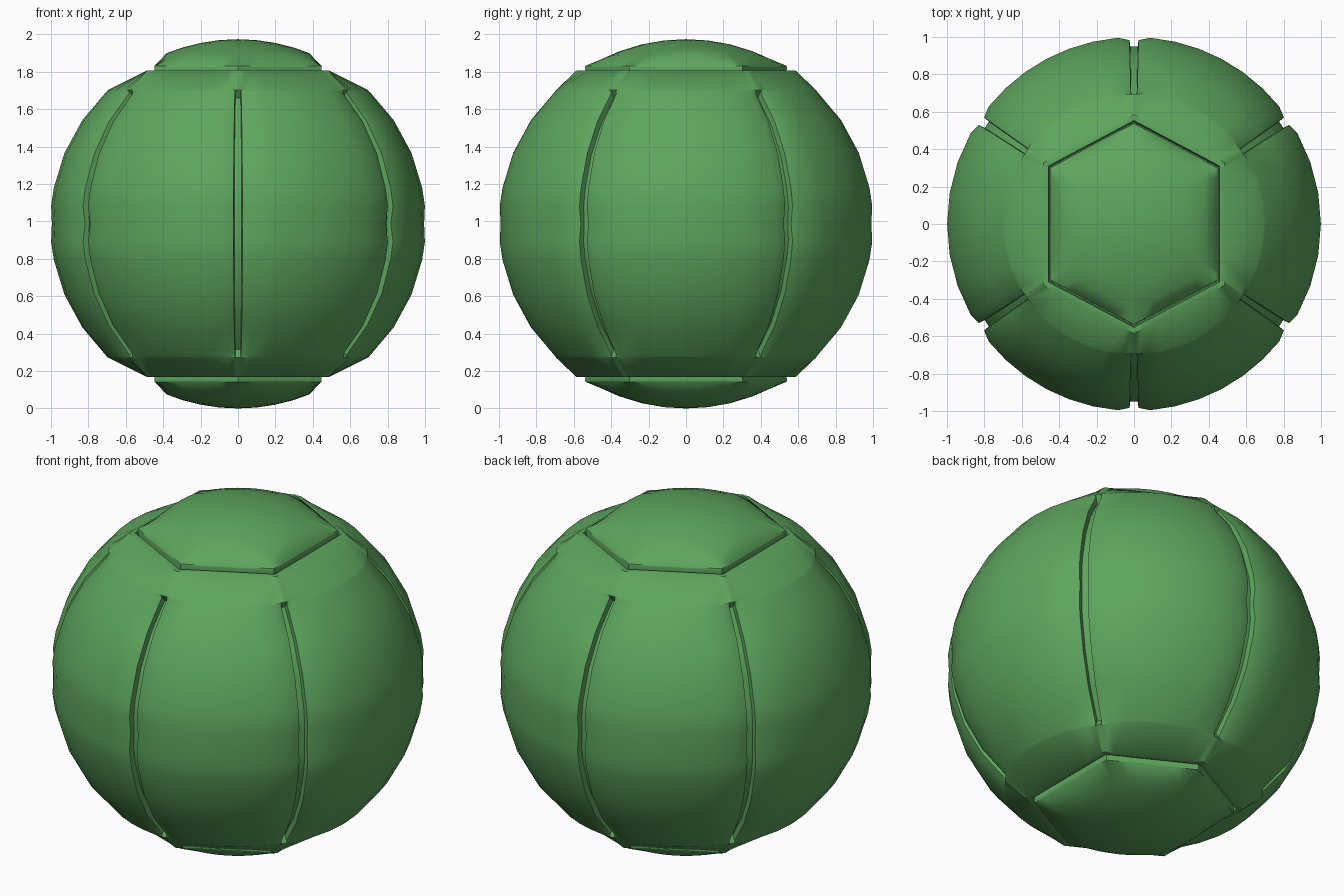
import bpy, bmesh
from math import sin, cos, radians, sqrt

cube = bpy.data.objects.get("Cube")
if cube:
    bpy.data.objects.remove(cube)

HEIGHT = 0.987           # vertical radius, also the height of the centre
SEAMS = [34, 90, 146, 214, 270, 326]   # directions of the hexagon corners and slots

green = bpy.data.materials.new("leaf_green")
green.use_nodes = True
green.diffuse_color = (0.11, 0.38, 0.11, 1)
bsdf = next(n for n in green.node_tree.nodes if n.type == 'BSDF_PRINCIPLED')
bsdf.inputs["Base Color"].default_value = green.diffuse_color
bsdf.inputs["Roughness"].default_value = 0.6


def make_columns():
    """Directions around the ball, each with its offset from the nearest seam."""
    cols = []
    for i, seam in enumerate(SEAMS):
        span = (SEAMS[(i + 1) % 6] - seam) % 360
        cols += [(seam + off, abs(off)) for off in (-5, -1.4, -1.2, 0, 1.2, 1.4, 5)]
        cols += [(seam + 5 + (span - 10) * k / 6, 9) for k in range(1, 6)]
    return cols


COLUMNS = make_columns()


def hexagon(angle):
    """Radius of a hexagon with unit corners at the seams."""
    for i, seam in enumerate(SEAMS):
        span = (SEAMS[(i + 1) % 6] - seam) % 360
        ahead = (angle - seam) % 360
        if ahead <= span:
            return cos(radians(span / 2)) / cos(radians(ahead - span / 2))


def hex_ring(size, z=None):
    """Hexagonal ring at a fixed height, or lying on the ball."""
    pts = []
    for angle, _ in COLUMNS:
        r = size * hexagon(angle)
        a = radians(angle)
        pts.append((r * cos(a), r * sin(a), HEIGHT * sqrt(1 - r * r) if z is None else z))
    return pts


def ball_ring(lat, slot=True):
    """Latitude ring, pressed in along the slots and softly at the equator."""
    pts = []
    for angle, off in COLUMNS:
        size = 0.995 if lat == 0 else 1.004
        if slot and off < 1.3:
            size -= 0.05
        elif slot and off < 2:
            size -= 0.025 if lat == 0 else 0.016
        a, b = radians(angle), radians(lat)
        pts.append((size * cos(b) * cos(a), size * cos(b) * sin(a), HEIGHT * size * sin(b)))
    return pts


def flip(ring):
    return [(x, y, -z) for x, y, z in ring]


def loft(name, rings, pole=None):
    """Skin the rings, closing the last one at a pole if given."""
    bm = bmesh.new()
    loops = [[bm.verts.new(p) for p in ring] for ring in rings]
    n = len(COLUMNS)
    for low, high in zip(loops, loops[1:]):
        for i in range(n):
            j = (i + 1) % n
            bm.faces.new((low[i], low[j], high[j], high[i]))
    if pole is not None:
        tip = bm.verts.new((0, 0, pole))
        for i in range(n):
            bm.faces.new((loops[-1][i], loops[-1][(i + 1) % n], tip))
    if pole is not None and pole < 0:
        bmesh.ops.reverse_faces(bm, faces=bm.faces[:])
    mesh = bpy.data.meshes.new(name)
    bm.to_mesh(mesh)
    bm.free()
    mesh.materials.append(green)
    obj = bpy.data.objects.new(name, mesh)
    obj.location.z = HEIGHT
    bpy.context.collection.objects.link(obj)
    bpy.ops.object.select_all(action='DESELECT')
    obj.select_set(True)
    bpy.context.view_layer.objects.active = obj
    bpy.ops.object.shade_smooth_by_angle(angle=radians(40))
    return obj


# Slotted body: upper half from the equator to the hexagonal opening, then mirrored
upper = [ball_ring(lat) for lat in (5.6, 11.25, 22.5, 34, 45.6)]
upper += [ball_ring(46.2, slot=False),
          hex_ring(0.585, 0.82), hex_ring(0.553, 0.82), hex_ring(0.545, 0.77), hex_ring(0.4, 0.76)]
lower = [flip(ring) for ring in reversed(upper)]
loft("ball_body", lower + [ball_ring(0)] + upper)

# Domed hexagonal caps at the top and bottom
cap = [hex_ring(0.53, 0.77), hex_ring(0.54, 0.835), hex_ring(0.537, 0.845)]
cap += [hex_ring(size) for size in (0.46, 0.36, 0.24, 0.12)]
loft("top_cap", cap, HEIGHT)
loft("bottom_cap", [flip(ring) for ring in cap], -HEIGHT)
